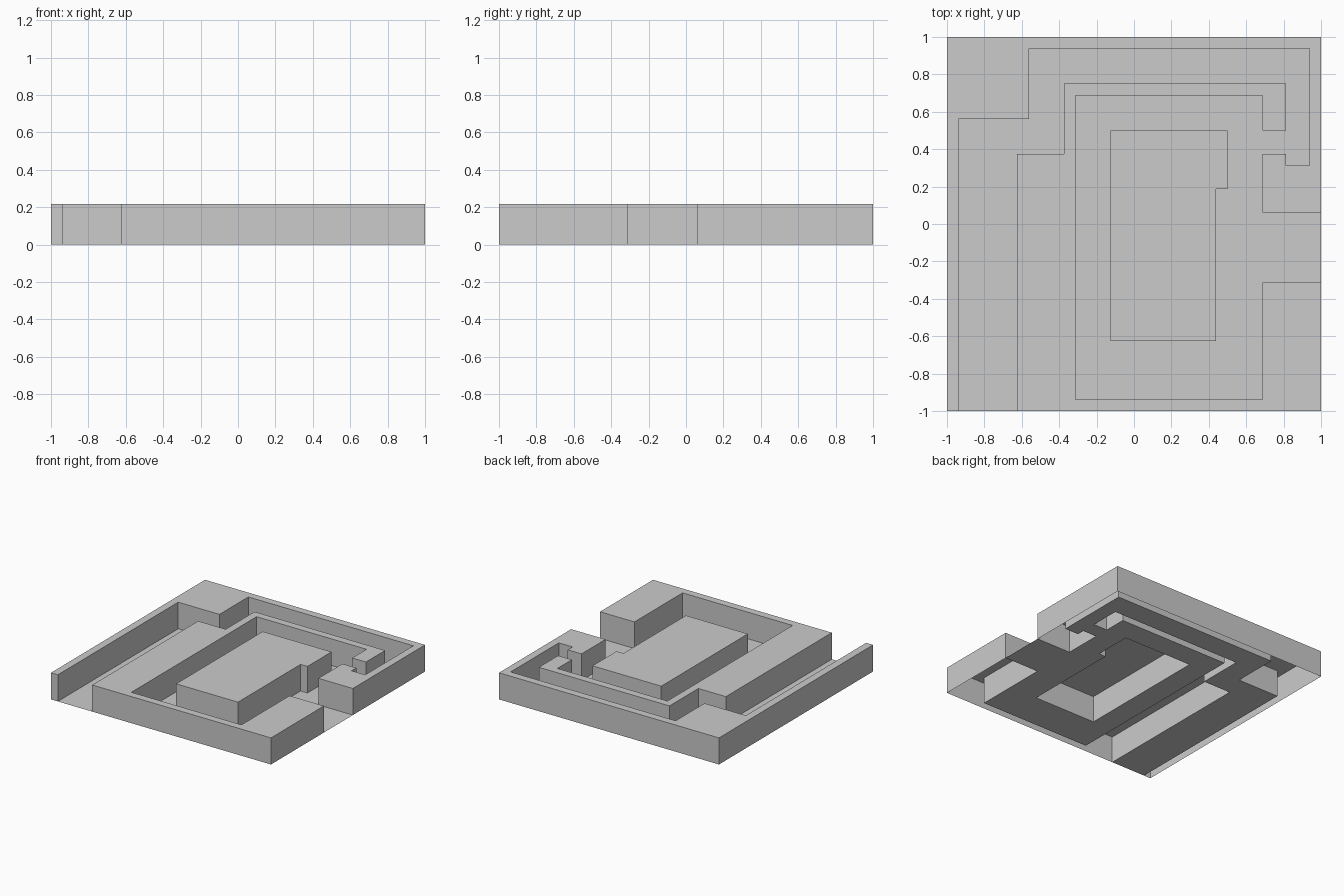
import bpy
import bmesh

cube = bpy.data.objects.get("Cube")
if cube:
    bpy.data.objects.remove(cube)

UNIT = 1 / 16          # plan is laid out on a sixteenth grid
HEIGHT = 3.5 * UNIT

grey = bpy.data.materials.new("light_grey")
grey.use_nodes = True
COLOUR = (0.6, 0.6, 0.6, 1)
grey.diffuse_color = COLOUR
grey.node_tree.nodes["Principled BSDF"].inputs["Base Color"].default_value = COLOUR


def finish(name, bm):
    mesh = bpy.data.meshes.new(name)
    bm.to_mesh(mesh)
    bm.free()
    mesh.materials.append(grey)
    obj = bpy.data.objects.new(name, mesh)
    bpy.context.collection.objects.link(obj)


def ring(bm, plan, z):
    return [bm.verts.new((x * UNIT, y * UNIT, z)) for x, y in plan]


def plateau(name, plan):
    """Flat top with side walls, open underneath."""
    bm = bmesh.new()
    top = bm.faces.new(ring(bm, plan, HEIGHT))
    top.normal_update()
    if top.normal.z < 0:
        top.normal_flip()
    upper = [loop.vert for loop in top.loops]
    lower = [bm.verts.new((v.co.x, v.co.y, 0)) for v in upper]
    for i in range(len(upper)):
        bm.faces.new((upper[i - 1], lower[i - 1], lower[i], upper[i]))
    finish(name, bm)


def floor(name, loops):
    """Flat sheet inside the first loop, with the others as holes."""
    bm = bmesh.new()
    edges = []
    for plan in loops:
        verts = ring(bm, plan, 0)
        edges += [bm.edges.new((verts[i - 1], verts[i])) for i in range(len(verts))]
    bmesh.ops.triangle_fill(bm, edges=edges, use_beauty=True, normal=(0, 0, 1))
    for face in bm.faces:
        face.normal_update()
        if face.normal.z < 0:
            face.normal_flip()
    finish(name, bm)


# Banks of the winding channel, from the front entrance to the side exit
outer_bank = [(-15, -16), (-15, 9), (-9, 9), (-9, 15), (15, 15), (15, 5),
              (13, 5), (13, 6), (11, 6), (11, 1), (16, 1)]
inner_bank = [(-10, -16), (-10, 6), (-6, 6), (-6, 12), (13, 12), (13, 8),
              (11, 8), (11, 11), (-5, 11), (-5, -15), (11, -15), (11, -5), (16, -5)]
island = [(-2, -10), (7, -10), (7, 3), (8, 3), (8, 8), (-2, 8)]

# Raised ground around the channel, and the island in the pool
plateau("outer_wall", outer_bank + [(16, 16), (-16, 16), (-16, -16)])
plateau("inner_wall", inner_bank + [(16, -16)])
plateau("island", island)

# Channel bed
floor("channel_floor", [outer_bank + inner_bank[::-1], island])
